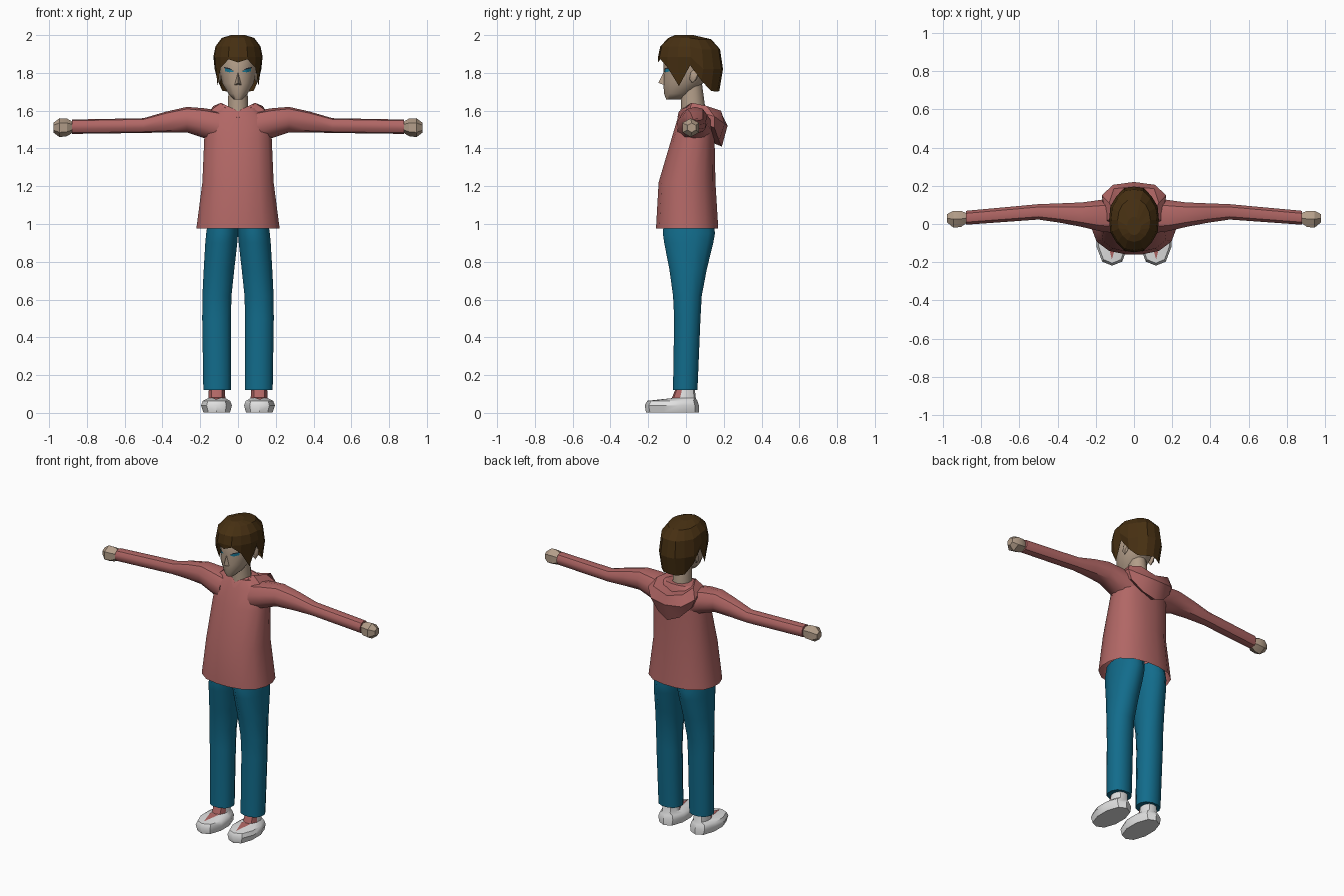
import bpy, bmesh, math
from mathutils import Vector
from mathutils.bvhtree import BVHTree

if "Cube" in bpy.data.objects:
    bpy.data.objects.remove(bpy.data.objects["Cube"])


def material(name, rgb):
    m = bpy.data.materials.new(name)
    m.diffuse_color = (*rgb, 1)
    m.use_nodes = True
    m.node_tree.nodes["Principled BSDF"].inputs["Base Color"].default_value = m.diffuse_color
    return m


SKIN = material("skin", (0.45, 0.34, 0.25))
RED = material("dusty red", (0.44, 0.135, 0.13))
BLUE = material("denim blue", (0.006, 0.15, 0.26))
WHITE = material("shoe white", (0.75, 0.75, 0.75))
BROWN = material("hair brown", (0.062, 0.029, 0.006))
IRIS = material("eye blue", (0.01, 0.2, 0.32))
DARK = material("lash dark", (0.02, 0.025, 0.035))


def finish(name, bm, mat, mirror=False, angle=40, recalc=True):
    if recalc:
        bmesh.ops.recalc_face_normals(bm, faces=bm.faces)
    me = bpy.data.meshes.new(name)
    bm.to_mesh(me)
    bm.free()
    me.materials.append(mat)
    ob = bpy.data.objects.new(name, me)
    bpy.context.collection.objects.link(ob)
    if mirror:
        ob.modifiers.new("mirror", 'MIRROR')
    if angle:
        bpy.ops.object.select_all(action='DESELECT')
        ob.select_set(True)
        bpy.context.view_layer.objects.active = ob
        bpy.ops.object.shade_smooth_by_angle(angle=math.radians(angle))
    return ob


def loft(rings, closed=True, caps=(True, True)):
    """Skin a list of point rings."""
    bm = bmesh.new()
    vs = [[bm.verts.new(p) for p in r] for r in rings]
    n = len(rings[0])
    for a, b in zip(vs, vs[1:]):
        for i in range(n if closed else n - 1):
            j = (i + 1) % n
            bm.faces.new((a[i], a[j], b[j], b[i]))
    if closed and caps[0]:
        bm.faces.new(vs[0][::-1])
    if closed and caps[1]:
        bm.faces.new(vs[-1])
    return bm


def oval(u0, u1, v0, v1, n=12, e=2.3):
    """Rounded-box outline between two pairs of limits."""
    out = []
    for i in range(n):
        t = 2 * math.pi * (i + 0.5) / n
        c, s = math.cos(t), math.sin(t)
        k = (abs(c) ** e + abs(s) ** e) ** (-1 / e)
        out.append(((u0 + u1) / 2 + (u1 - u0) / 2 * k * c,
                    (v0 + v1) / 2 + (v1 - v0) / 2 * k * s))
    return out


def stack_z(rows, n=12, e=2.3):
    """Rows of (z, x0, x1, y0, y1)."""
    return [[(x, y, z) for x, y in oval(x0, x1, y0, y1, n, e)]
            for z, x0, x1, y0, y1 in rows]


def stack_x(rows, n=10, e=2.3):
    """Rows of (x, y0, y1, z0, z1)."""
    return [[(x, y, z) for y, z in oval(y0, y1, z0, z1, n, e)]
            for x, y0, y1, z0, z1 in rows]


def decal(name, tree, pts, axis, mat, off=0.004):
    """Thin patch projected on a surface along an axis."""
    d = Vector(axis)
    bm = bmesh.new()
    vs = []
    for p in pts:
        p = Vector(p)
        hit = tree.ray_cast(p - d * 2, d)[0] or p
        vs.append(bm.verts.new(hit - d * off))
    f = bm.faces.new(vs)
    f.normal_update()
    if f.normal.dot(d) > 0:
        f.normal_flip()
    bmesh.ops.triangulate(bm, faces=bm.faces)
    return finish(name, bm, mat, mirror=True, angle=0, recalc=False)


# Sweater body, open at the hem
body = [(0.975, .222, -.16, .172), (1.22, .19, -.146, .157), (1.45, .18, -.078, .152),
        (1.56, .172, -.045, .15), (1.615, .10, -.018, .12)]
finish("sweater_body", loft(stack_z([(z, -w, w, a, b) for z, w, a, b in body], 16, 2.5),
                            caps=(False, True)), RED)

# Sleeves
finish("sleeve", loft(stack_x([
    (.10, -.05, .14, 1.42, 1.60), (.18, -.04, .128, 1.455, 1.613), (.27, -.018, .115, 1.485, 1.62),
    (.38, .004, .11, 1.485, 1.595), (.50, .022, .105, 1.482, 1.56), (.88, -.005, .07, 1.477, 1.553)])),
    RED, mirror=True)

# Hands: faceted fists
finish("hand", loft(stack_x([
    (.865, .01, .055, 1.49, 1.535), (.905, -.022, .075, 1.465, 1.558),
    (.945, -.026, .076, 1.46, 1.56), (.978, .005, .055, 1.485, 1.535)], 6, 2)),
    SKIN, mirror=True, angle=30)

# Hood and collar: strips running from centre back round to the front V
hood = [
    [(0, .08, 1.58), (.06, .075, 1.59), (.075, .04, 1.61), (.062, -.01, 1.61), (0, -.034, 1.585)],
    [(0, .195, 1.57), (.105, .185, 1.60), (.13, .11, 1.625), (.09, .03, 1.642), (0, -.036, 1.597)],
    [(0, .22, 1.52), (.11, .205, 1.53), (.168, .15, 1.57), (.14, .02, 1.605), (0, -.04, 1.59)],
    [(0, .19, 1.41), (.075, .175, 1.44), (.145, .15, 1.51), (.15, .0, 1.57), (0, -.045, 1.565)],
    [(0, .14, 1.43), (.06, .14, 1.46), (.12, .12, 1.51), (.13, .03, 1.56), (0, -.02, 1.56)]]
finish("hood", loft(hood, closed=False), RED, mirror=True)

# Trousers
finish("trouser_leg", loft(stack_z([
    (1.02, -.005, .16, -.12, .15), (.95, -.002, .17, -.125, .156), (.90, .002, .175, -.118, .147),
    (.76, .018, .183, -.09, .112), (.62, .033, .19, -.07, .085), (.50, .036, .191, -.064, .078),
    (.12, .036, .185, -.07, .062)])), BLUE, mirror=True)

# Shoes, with red tongue on the ankle front and instep
shoe = loft(stack_z([
    (.003, .04, .185, -.212, .068), (.04, .03, .198, -.218, .068), (.064, .04, .188, -.205, .06),
    (.078, .066, .158, -.075, .052), (.14, .068, .155, -.05, .045)], 10, 2.4))
shoe_tree = BVHTree.FromBMesh(shoe)
bmesh.ops.recalc_face_normals(shoe, faces=shoe.faces)
for f in shoe.faces:
    if f.calc_center_median().z > .08 and f.normal.y < -.4:
        f.material_index = 1
ob = finish("shoe", shoe, WHITE, mirror=True)
ob.data.materials.append(RED)
decal("shoe_tongue", shoe_tree, [(.083, -.078, 0), (.142, -.078, 0), (.116, -.185, 0)],
      (0, 0, -1), RED)

# Neck and head
finish("neck", loft(stack_z([(1.55, -.062, .062, -.03, .105), (1.63, -.056, .056, -.027, .1),
                             (1.74, -.052, .052, -.03, .085)], 10, 2)), SKIN)
skull = [(1.66, .024, -.105, -.03), (1.69, .052, -.116, .03), (1.745, .085, -.12, .09),
         (1.81, .098, -.118, .14), (1.88, .1, -.12, .15), (1.95, .07, -.08, .11)]
head = loft(stack_z([(z, -w, w, a, b) for z, w, a, b in skull], 14, 2.1))
face_tree = BVHTree.FromBMesh(head)
finish("head", head, SKIN, angle=60)

# Nose wedge
bm = bmesh.new()
top, l, r, tip = [bm.verts.new(p) for p in (
    (0, -.115, 1.81), (-.02, -.112, 1.735), (.02, -.112, 1.735), (0, -.147, 1.747))]
for f in ((top, l, tip), (top, tip, r), (l, r, tip), (top, r, l)):
    bm.faces.new(f)
finish("nose", bm, SKIN, angle=0)

# Ears
bm = bmesh.new()
bmesh.ops.create_icosphere(bm, subdivisions=1, radius=1)
for v in bm.verts:
    v.co = Vector((.1 + v.co.x * .014, .042 + v.co.y * .024 + v.co.z * .008, 1.785 + v.co.z * .04))
finish("ear", bm, SKIN, mirror=True)

# Eyes: iris patch under a slanted lash
decal("eye", face_tree, [(.022, 0, 1.806), (.045, 0, 1.803), (.068, 0, 1.808),
                         (.07, 0, 1.824), (.045, 0, 1.82)], (0, 1, 0), IRIS)
decal("lash", face_tree, [(.018, 0, 1.808), (.045, 0, 1.819), (.072, 0, 1.824),
                          (.074, 0, 1.831), (.045, 0, 1.826)], (0, 1, 0), DARK, .006)

# Hair: faceted cap with a jagged lower edge
edge = [1.855, 1.872, 1.83, 1.73, 1.84, 1.76, 1.705, 1.70, 1.705]
cols = 16


def hair_ring(scale, height, cy=.022):
    pts = []
    for i in range(cols):
        t = 2 * math.pi * i / cols
        k = min(i, cols - i)
        s = scale(k) if callable(scale) else scale
        z = height(k) if callable(height) else height
        pts.append((.13 * s * math.sin(t), cy - .172 * s * math.cos(t), z))
    return pts


rings = [hair_ring(lambda k: .99 if k < 3 else .9, lambda k: edge[k]),
         hair_ring(lambda k: 1.03 if k % 2 else 1.0, lambda k: 1.885 if k < 5 else 1.82, .024),
         hair_ring(lambda k: .95 if k % 2 else .92, lambda k: 1.94 if k < 5 else 1.925),
         hair_ring(.66, lambda k: 1.985 if k < 5 else 1.978, .02),
         hair_ring(.28, 2.0, -.01)]
hair = loft(rings, caps=(False, True))
finish("hair", hair, BROWN, angle=0)
